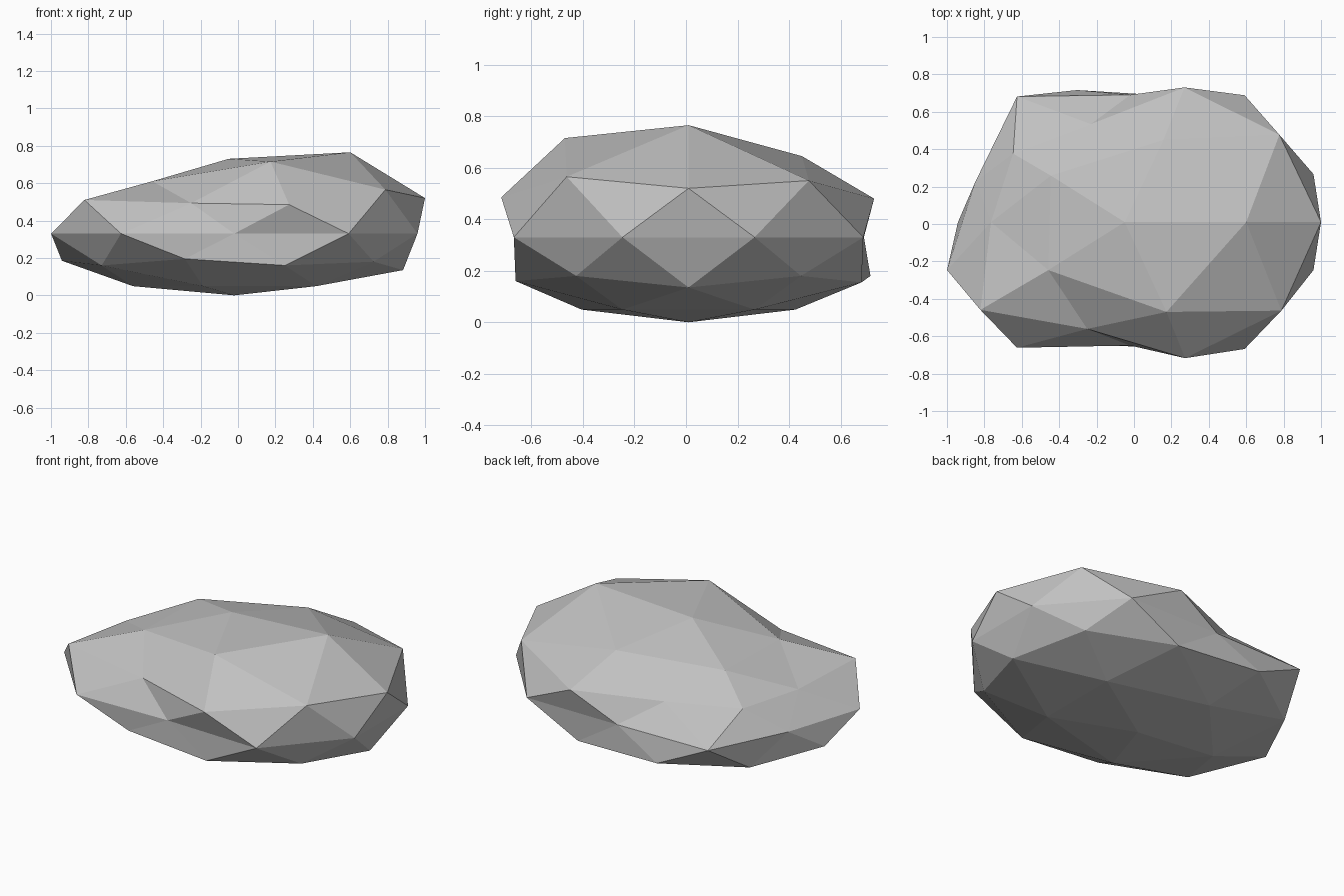
import bpy
import bmesh
from math import atan2, tau

default_cube = bpy.data.objects.get("Cube")
if default_cube:
    bpy.data.objects.remove(default_cube, do_unlink=True)

# Stone colour
stone = bpy.data.materials.new("stone_grey")
stone.use_nodes = True
colour = (0.53, 0.53, 0.53, 1)
stone.diffuse_color = colour
shader = next(n for n in stone.node_tree.nodes if n.type == "BSDF_PRINCIPLED")
shader.inputs["Base Color"].default_value = colour
shader.inputs["Roughness"].default_value = 0.9

# Outward push and height of each uneven ring, counter-clockwise from +x
EQUATOR, LOW_RING, LOW_MIDDLE = 0, -0.4, -0.5
HIGH_RING, HIGH_MIDDLE, CROWN, PEAK = 0.4, 0.5, 0.9, 1
push = {
    EQUATOR: (1, 1.01, .82, 1, .845, 1, 1, .795, 1.01, 1),
    LOW_RING: (1, 1, 1, .93, 1),
    LOW_MIDDLE: (1.03, 1, 1, 1, 1),
    HIGH_RING: (1.107, 1.02, .84, 1.075, 1.03),
    HIGH_MIDDLE: (1.125, .78, .85, .85, 1.14),
    CROWN: (1.145, 1.06, .97, 1, 1.157),
}
height = {
    LOW_RING: (.18, .18, .185, .195, .18),
    LOW_MIDDLE: (.135, .155, .157, .16, .16),
    HIGH_RING: (.52, .48, .475, .51, .485),
    HIGH_MIDDLE: (.55, .468, .485, .493, .565),
    CROWN: (.765, .645, .61, .61, .715),
    PEAK: (.73,),
}
half_width, half_depth, half_height = 1.03, 0.83, 0.33
centre_x, centre_y = -0.02, 0.01

# Boulder: a faceted ball, squashed and made uneven ring by ring
bm = bmesh.new()
bmesh.ops.create_icosphere(bm, subdivisions=2, radius=1)
rings = {}
for vert in bm.verts:
    rings.setdefault(round(vert.co.z, 1), []).append(vert)

for level, ring in rings.items():
    ring.sort(key=lambda v: (atan2(v.co.y, v.co.x) + 0.1) % tau)
    for i, vert in enumerate(ring):
        out = push[level][i] if level in push else 1
        vert.co.x = centre_x + vert.co.x * half_width * out
        vert.co.y = centre_y + vert.co.y * half_depth * out
        if level in height:
            vert.co.z = height[level][i]
        else:
            vert.co.z = half_height * (1 + vert.co.z)
        if level == PEAK:
            vert.co.x -= 0.03

mesh = bpy.data.meshes.new("boulder")
bm.to_mesh(mesh)
bm.free()
mesh.materials.append(stone)
mesh.shade_flat()
boulder = bpy.data.objects.new("boulder", mesh)
bpy.context.collection.objects.link(boulder)
